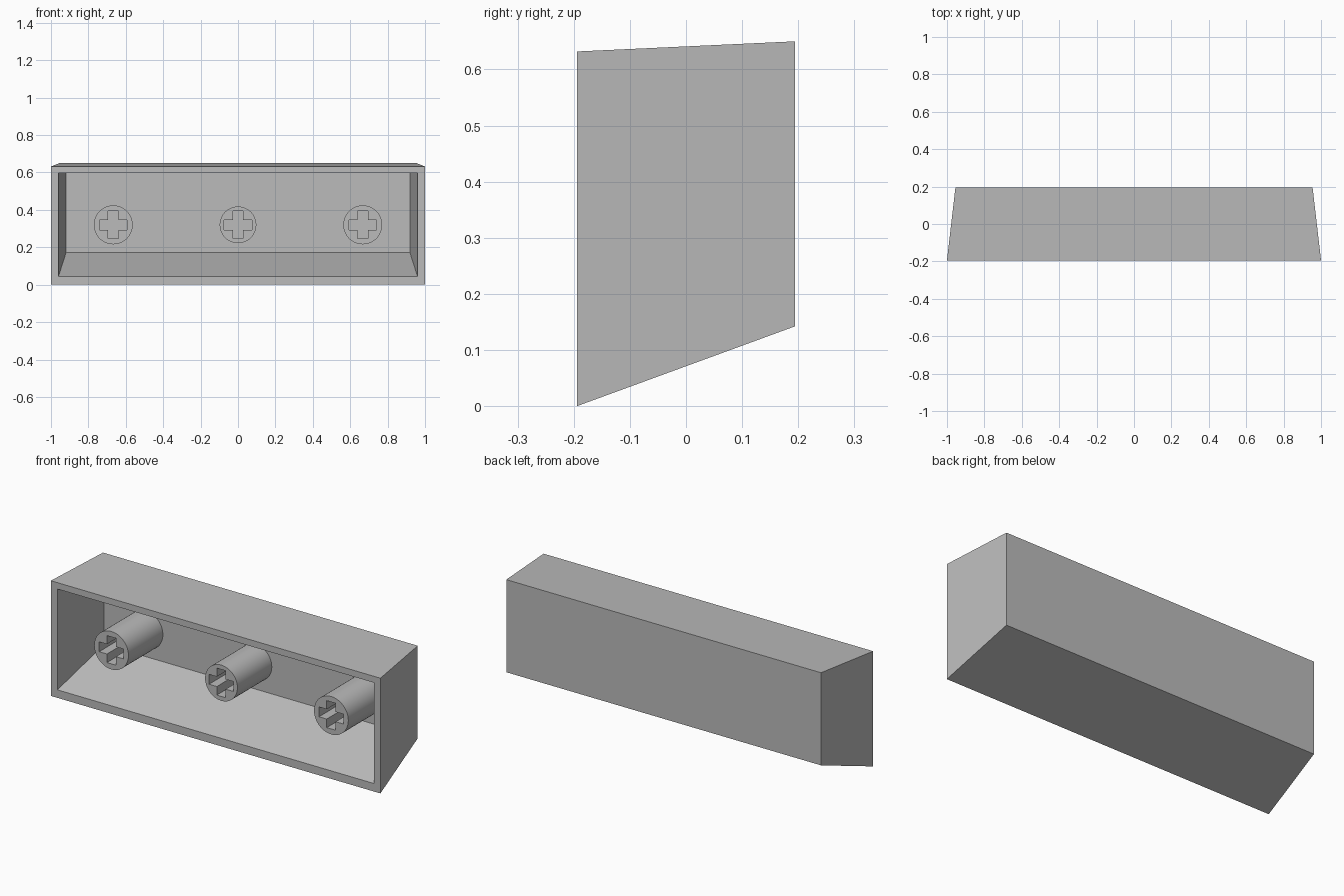
import bpy, bmesh, math

if "Cube" in bpy.data.objects:
    bpy.data.objects.remove(bpy.data.objects["Cube"])

grey = bpy.data.materials.new("grey plastic")
grey.use_nodes = True
GREY = (0.5, 0.5, 0.5, 1)
grey.diffuse_color = GREY
grey.node_tree.nodes["Principled BSDF"].inputs["Base Color"].default_value = GREY


def make_object(name, bm):
    bmesh.ops.recalc_face_normals(bm, faces=bm.faces)
    mesh = bpy.data.meshes.new(name)
    bm.to_mesh(mesh)
    bm.free()
    mesh.materials.append(grey)
    obj = bpy.data.objects.new(name, mesh)
    bpy.context.collection.objects.link(obj)
    return obj


def ring(bm, half, y, low, high):
    """Rectangle across x and z at depth y."""
    return [bm.verts.new((x, y, z)) for x, z in
            ((-half, low), (half, low), (half, high), (-half, high))]


def bridge(bm, a, b):
    n = len(a)
    for i in range(n):
        bm.faces.new((a[i], a[(i + 1) % n], b[(i + 1) % n], b[i]))


def prism(name, outline, y0, y1):
    """Closed x-z outline extruded along y."""
    bm = bmesh.new()
    ends = [[bm.verts.new((x, y, z)) for x, z in outline] for y in (y0, y1)]
    bridge(bm, *ends)
    for end in ends:
        bm.faces.new(end)
    return make_object(name, bm)


# Tapered hollow shell, open at the front
bm = bmesh.new()
FRONT, BACK, INNER_BACK = -0.194, 0.194, 0.153
rings = [ring(bm, 0.955, BACK, 0.142, 0.65),
         ring(bm, 1.0, FRONT, 0.0, 0.632),
         ring(bm, 0.96, FRONT, 0.044, 0.597),
         ring(bm, 0.919, INNER_BACK, 0.172, 0.613)]
for a, b in zip(rings, rings[1:]):
    bridge(bm, a, b)
bm.faces.new(rings[0])
bm.faces.new(rings[-1])
make_object("shell", bm)

# Round mounting stems with cross sockets
STEM_Z, STEM_FRONT, SOCKET_END = 0.32, -0.145, 0.04
ARM, THICK = 0.074, 0.027
CROSS = [(THICK, THICK), (THICK, ARM), (-THICK, ARM), (-THICK, THICK),
         (-ARM, THICK), (-ARM, -THICK), (-THICK, -THICK), (-THICK, -ARM),
         (THICK, -ARM), (THICK, -THICK), (ARM, -THICK), (ARM, THICK)]
SIDES = 48

for name, cx, radius in (("right_stem", -0.667, 0.104),
                         ("middle_stem", 0.0, 0.098),
                         ("left_stem", 0.667, 0.104)):
    angles = [math.tau * i / SIDES for i in range(SIDES)]
    circle = [(cx + radius * math.cos(a), STEM_Z + radius * math.sin(a)) for a in angles]
    stem = prism(name, circle, STEM_FRONT, INNER_BACK + 0.01)
    cross = [(cx + x, STEM_Z + z) for x, z in CROSS]
    cutter = prism(name + "_socket_cutter", cross, STEM_FRONT - 0.05, SOCKET_END)
    cut = stem.modifiers.new("socket", "BOOLEAN")
    cut.object = cutter
    cut.operation = "DIFFERENCE"
    cut.solver = "EXACT"
    bpy.ops.object.select_all(action="DESELECT")
    stem.select_set(True)
    bpy.context.view_layer.objects.active = stem
    bpy.ops.object.modifier_apply(modifier=cut.name)
    bpy.data.objects.remove(cutter)
    bpy.ops.object.shade_smooth_by_angle(angle=math.radians(30))
